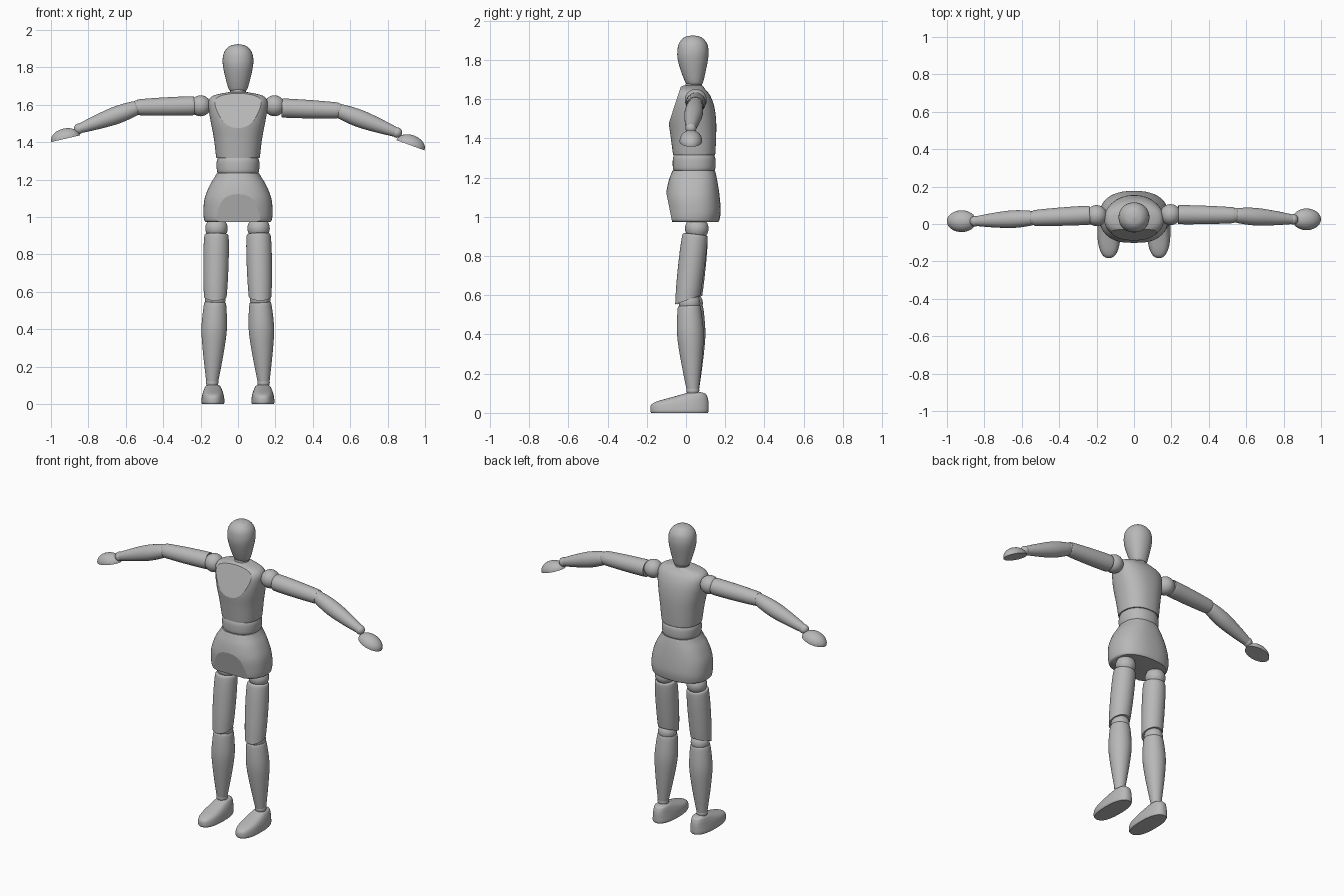
import bpy, bmesh, math
from mathutils import Vector, Matrix

cube = bpy.data.objects.get("Cube")
if cube:
    bpy.data.objects.remove(cube, do_unlink=True)

grey = bpy.data.materials.new("matte_grey")
grey.use_nodes = True
GREY = (0.48, 0.48, 0.48, 1)
grey.diffuse_color = GREY
grey.node_tree.nodes["Principled BSDF"].inputs["Base Color"].default_value = GREY


def finish(name, bm, cuts=()):
    """Trim with planes, shade smooth with hard rims, and link the part."""
    bmesh.ops.remove_doubles(bm, verts=bm.verts[:], dist=0.0004)
    bmesh.ops.recalc_face_normals(bm, faces=bm.faces[:])
    rims = set()
    for co, no in cuts:
        bmesh.ops.bisect_plane(bm, geom=bm.verts[:] + bm.edges[:] + bm.faces[:],
                               plane_co=co, plane_no=no, clear_outer=True)
        rim = [e for e in bm.edges if e.is_boundary]
        bmesh.ops.holes_fill(bm, edges=rim, sides=0)
        rims.update(rim)
    bmesh.ops.recalc_face_normals(bm, faces=bm.faces[:])
    for f in bm.faces:
        f.smooth = True
    for e in bm.edges:
        e.smooth = e not in rims and e.calc_face_angle(0) < math.radians(35)
    mesh = bpy.data.meshes.new(name)
    bm.to_mesh(mesh)
    bm.free()
    mesh.materials.append(grey)
    ob = bpy.data.objects.new(name, mesh)
    bpy.context.collection.objects.link(ob)
    return ob


def spline(rows, steps=5):
    """Smooth curve through the station rows."""
    rows = [Vector(r) for r in rows]
    out = []
    for i in range(len(rows) - 1):
        a, b = rows[max(i - 1, 0)], rows[i]
        c, d = rows[i + 1], rows[min(i + 2, len(rows) - 1)]
        for k in range(steps):
            t = k / steps
            out.append(0.5 * (2 * b + (c - a) * t + (2 * a - 5 * b + 4 * c - d) * t * t
                              + (3 * b - a - 3 * c + d) * t ** 3))
    return out + [rows[-1]]


def loft(name, rows, power=2.0, matrix=Matrix(), cuts=(), segs=48):
    """Stack of rounded rings; each row is (height, half width, y min, y max)."""
    bm = bmesh.new()
    rings = []
    for z, rx, y0, y1 in spline(rows):
        ring = []
        for k in range(segs):
            a = math.tau * k / segs
            c, s = math.cos(a), math.sin(a)
            x = max(rx, 0) * math.copysign(abs(c) ** (2 / power), c)
            y = (y0 + y1) / 2 + max(y1 - y0, 0) / 2 * math.copysign(abs(s) ** (2 / power), s)
            ring.append(bm.verts.new(matrix @ Vector((x, y, z))))
        rings.append(ring)
    for a, b in zip(rings, rings[1:]):
        for k in range(segs):
            j = (k + 1) % segs
            bm.faces.new((a[k], a[j], b[j], b[k]))
    bm.faces.new(rings[0])
    bm.faces.new(rings[-1])
    return finish(name, bm, cuts)


def limb(name, a, b, profile, cuts=()):
    """Turned rod from a to b; profile is (fraction, radius)."""
    a, b = Vector(a), Vector(b)
    d = b - a
    m = Matrix.Translation(a) @ d.to_track_quat('Z', 'Y').to_matrix().to_4x4()
    return loft(name, [(t * d.length, r, -r, r) for t, r in profile], matrix=m,
                cuts=cuts, segs=32)


def ball(name, centre, radius):
    bm = bmesh.new()
    bmesh.ops.create_uvsphere(bm, u_segments=32, v_segments=16, radius=radius,
                              matrix=Matrix.Translation(centre))
    return finish(name, bm)


# Head and neck
loft("head", [(1.672, .038, .008, .078), (1.685, .05, -.003, .087), (1.74, .066, -.025, .1),
              (1.8, .079, -.042, .112), (1.845, .082, -.044, .115), (1.885, .072, -.035, .106),
              (1.915, .043, -.008, .078), (1.925, 0, .035, .035)], power=2.1)
limb("neck", (0, .04, 1.64), (0, .04, 1.69), [(0, .046), (1, .04)])

# Trunk: chest with a sloped front facet, waist, pelvis with a front facet
loft("chest", [(1.315, .115, -.066, .148), (1.33, .118, -.068, .15), (1.42, .129, -.08, .154),
               (1.5, .144, -.09, .153), (1.57, .156, -.085, .142), (1.62, .157, -.07, .122),
               (1.65, .13, -.045, .098), (1.668, .05, -.015, .085)], power=2.3,
     cuts=[((0, -.085, 1.485), (0, -1, .33))])
loft("waist", [(1.232, .106, -.06, .142), (1.25, .113, -.067, .15),
               (1.295, .114, -.067, .15), (1.318, .106, -.06, .142)], power=2.2)
loft("pelvis", [(.974, .172, -.085, .165), (.985, .181, -.095, .171), (1.03, .185, -.1, .177),
                (1.1, .178, -.103, .172), (1.17, .151, -.092, .162), (1.215, .124, -.077, .153),
                (1.237, .112, -.068, .147)], power=2.4,
     cuts=[((0, -.102, 1.13), (0, -1, -.2))])

UPPER_ARM = [(0, .046), (.03, .051), (.5, .049), (.96, .043), (1, .038)]
FOREARM = [(0, .03), (.06, .04), (.35, .047), (.65, .04), (.96, .027), (1, .023)]
THIGH = [(0, .056), (.04, .065), (.3, .068), (.7, .065), (1, .058)]
SHIN = [(0, .052), (.04, .06), (.32, .068), (.6, .057), (.96, .034), (1, .03)]

# Arms: joints from shoulder to wrist, then palm centre and droop in degrees
arms = {
    "right": [(-.2, .045, 1.595), (-.24, .047, 1.595), (-.535, .032, 1.587),
              (-.85, .015, 1.472), (-.922, .015, 1.419), -13],
    "left": [(.195, .05, 1.595), (.24, .05, 1.583), (.535, .047, 1.57),
             (.85, .025, 1.452), (.922, .025, 1.384), 20],
}
for side, (shoulder, top, elbow, wrist, palm, droop) in arms.items():
    ball(side + "_shoulder", shoulder, .056)
    limb(side + "_upper_arm", top, elbow, UPPER_ARM)
    ball(side + "_elbow", elbow, .038)
    limb(side + "_forearm", elbow, wrist, FOREARM)
    ball(side + "_wrist", wrist, .028)
    tilt = Matrix.Translation(palm) @ Matrix.Rotation(math.radians(droop), 4, 'Y')
    dome = [(.055 * math.sin(a), .08 * math.cos(a), -.058 * math.cos(a), .058 * math.cos(a))
            for a in (math.pi / 12 * i for i in range(7))]
    loft(side + "_hand", dome, matrix=tilt)

# Legs: hip, knee and ankle joints, with slanted thigh ends behind the knee
legs = {
    "right": [(-.115, .055, .94), (-.122, .019, .56), (-.138, .035, .115)],
    "left": [(.11, .055, .94), (.119, .006, .56), (.137, .035, .115)],
}
for side, (hip, knee, ankle) in legs.items():
    hip, knee, ankle = Vector(hip), Vector(knee), Vector(ankle)
    ball(side + "_hip", hip, .06)
    limb(side + "_thigh", hip + Vector((0, -.008, -.03)), knee + Vector((0, -.004, -.02)),
         THIGH, cuts=[(knee + Vector((0, 0, .015)), (0, .35, -1))])
    ball(side + "_knee", knee + Vector((0, .012, 0)), .055)
    limb(side + "_shin", knee + Vector((0, .01, -.015)), ankle, SHIN)
    ball(side + "_ankle", ankle, .033)
    loft(side + "_foot", [(0, .058, -.177, .111), (.012, .062, -.182, .115),
                          (.04, .059, -.178, .115), (.058, .055, -.15, .114),
                          (.078, .048, -.08, .11), (.097, .038, -.012, .1),
                          (.106, .022, .015, .075)],
         power=2.4, matrix=Matrix.Translation((ankle.x - math.copysign(.004, ankle.x), 0, 0)))
